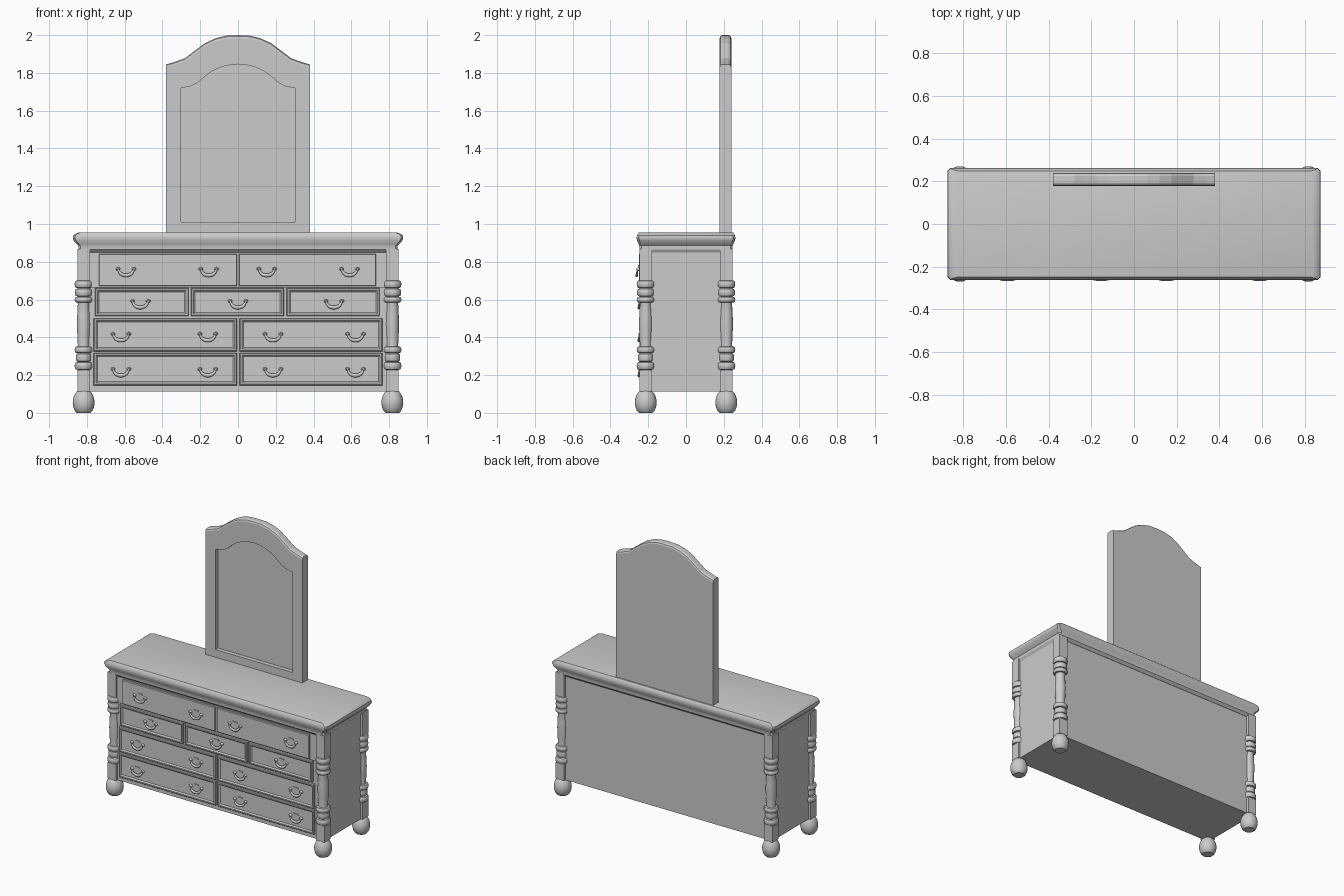
import bpy, bmesh
from math import sin, cos, pi, radians

if "Cube" in bpy.data.objects:
    bpy.data.objects.remove(bpy.data.objects["Cube"])


def loft(name, rings, smooth=None):
    """Skin a sequence of equal-length point rings and cap both ends."""
    bm = bmesh.new()
    vs = [[bm.verts.new(p) for p in r] for r in rings]
    n = len(rings[0])
    for a, b in zip(vs, vs[1:]):
        for i in range(n):
            j = (i + 1) % n
            bm.faces.new((a[i], a[j], b[j], b[i]))
    bm.faces.new(vs[0])
    bm.faces.new(vs[-1])
    bmesh.ops.recalc_face_normals(bm, faces=bm.faces)
    me = bpy.data.meshes.new(name)
    bm.to_mesh(me)
    bm.free()
    ob = bpy.data.objects.new(name, me)
    bpy.context.collection.objects.link(ob)
    if smooth:
        bpy.ops.object.select_all(action='DESELECT')
        ob.select_set(True)
        bpy.context.view_layer.objects.active = ob
        bpy.ops.object.shade_smooth_by_angle(angle=radians(smooth))
    return ob


def rect_z(hx, hy, z, cx=0, cy=0):
    return [(cx + sx * hx, cy + sy * hy, z) for sx, sy in ((-1, -1), (1, -1), (1, 1), (-1, 1))]


def rect_y(x0, x1, z0, z1, y, inset=0):
    x0, x1, z0, z1 = x0 + inset, x1 - inset, z0 + inset, z1 - inset
    return [(x0, y, z0), (x1, y, z0), (x1, y, z1), (x0, y, z1)]


def lathe(name, profile, cx, cy, n=24):
    return loft(name, [[(cx + r * cos(2 * pi * i / n), cy + r * sin(2 * pi * i / n), z)
                        for i in range(n)] for r, z in profile], 40)


def bead(z0, z1, r0, r1, n=6):
    """Half-round ring of a turned profile."""
    return [(r0 + (r1 - r0) * sin(pi * i / n) ** 0.6 if 0 < i < n else r0,
             z0 + (z1 - z0) * (1 - cos(pi * i / n)) / 2) for i in range(n + 1)]


# Carcass
loft("cabinet_body", [rect_z(.835, .228, .112), rect_z(.835, .228, .87)])

# Moulded top with chamfered corners
def top_ring(hx, hy, z, c=.012):
    return [(hx - c, -hy, z), (hx, -hy + c, z), (hx, hy - c, z), (hx - c, hy, z),
            (-hx + c, hy, z), (-hx, hy - c, z), (-hx, -hy + c, z), (-hx + c, -hy, z)]


loft("moulded_top", [top_ring(*p) for p in (
    (.835, .23, .848), (.845, .247, .865), (.845, .247, .885), (.852, .25, .892), (.87, .259, .912),
    (.875, .262, .925), (.873, .26, .938), (.862, .255, .948), (.842, .249, .956))], 30)

# Corner posts: square blocks, turned shaft and bun foot
turning = ([(.028, .215)] + bead(.228, .270, .032, .048) + bead(.272, .314, .034, .041)
           + bead(.316, .352, .032, .048) + [(.031, .36), (.034, .42), (.036, .47), (.034, .52), (.031, .578)]
           + bead(.584, .615, .032, .048) + bead(.617, .658, .034, .046)
           + bead(.660, .702, .032, .048) + [(.028, .715)])
foot = [(.036, 0), (.046, .010), (.054, .028), (.058, .05), (.057, .068),
        (.052, .088), (.044, .104), (.034, .115)]
for sx, side in ((-1, "left"), (1, "right")):
    for sy, face in ((-1, "front"), (1, "back")):
        cx, cy, tag = sx * .817, sy * .213, f"{face}_{side}"
        lathe(f"{tag}_foot", foot, cx, cy)
        lathe(f"{tag}_turned_post", turning, cx, cy)
        for part, z0, z1 in (("lower", .112, .228), ("upper", .702, .868)):
            loft(f"{tag}_{part}_post_block", [rect_z(.033, .033, z, cx, cy) for z in (z0, z1)])


# Drawer pulls
def pull(name, cx, y, cz):
    bail = []
    for i in range(17):
        a = pi * i / 16
        r = .004 + .006 * sin(a)
        px, pz, py = -.04 * cos(a), -.034 * sin(a), y - .008 - .004 * sin(a)
        bail.append([(cx + px - r * cos(a) * cos(t), py + .7 * r * sin(t), cz + pz - r * sin(a) * cos(t))
                     for t in (2 * pi * k / 8 for k in range(8))])
    loft(name + "_bail", bail, 50)
    for s in (-1, 1):
        loft(f"{name}_rosette_{'left' if s < 0 else 'right'}",
             [[(cx + s * .042 + r * cos(pi * k / 6), yy, cz + r * .8 * sin(pi * k / 6)) for k in range(12)]
              for r, yy in ((.012, y + .002), (.012, y - .004), (.006, y - .014))], 40)
    loft(name + "_top_plate", [rect_y(cx - .018, cx + .018, cz + .014, cz + .022, yy)
                               for yy in (y + .002, y - .005)])


# Drawers: (x0, x1, z0, z1, pull x positions)
rows = [
    ("top", .672, .842, .762, [(-.735, -.006, (-.593, -.155)), (.006, .73, (.152, .59))]),
    ("second", .512, .66, .592, [(-.757, -.262, (-.517,)), (-.248, .243, (0,)), (.257, .75, (.508,))]),
    ("third", .325, .5, .418, [(-.765, -.006, (-.62, -.16)), (.008, .765, (.185, .622))]),
    ("bottom", .145, .318, .232, [(-.765, -.006, (-.62, -.16)), (.008, .765, (.185, .622))]),
]
loft("top_drawer_rail", [rect_y(-.785, .785, .665, .85, y) for y in (-.22, -.236)])
for row, z0, z1, hz, drawers in rows:
    for i, (x0, x1, pulls) in enumerate(drawers, 1):
        if row == "top":
            steps, face_y = ((0, -.22), (0, -.246), (.003, -.249)), -.249
        else:
            steps, face_y = ((0, -.22), (0, -.242), (.004, -.246), (.012, -.246), (.02, -.238)), -.238
        loft(f"{row}_drawer_{i}", [rect_y(x0, x1, z0, z1, y, d) for d, y in steps])
        for j, px in enumerate(pulls, 1):
            pull(f"{row}_drawer_{i}_pull_{j}", px, face_y, hz)

# Arched mirror: half-profiles (x, z) from shoulder to crown
outer = [(.38, 1.845), (.335, 1.858), (.28, 1.878), (.228, 1.918), (.175, 1.957), (.12, 1.983), (.063, 1.997)]
inner = [(.303, 1.72), (.255, 1.728), (.215, 1.747), (.175, 1.782), (.135, 1.811), (.085, 1.833), (.04, 1.843)]


def arch(half, crown, base, y, drop=0):
    w = half[0][0]
    pts = [(w, base)] + [(x, z - drop) for x, z in half] + [(0, crown - drop)]
    pts += [(-x, z - drop) for x, z in reversed(half)] + [(-w, base)]
    return [(x, y, z) for x, z in pts]


def mirror_outline(y, drop=0):
    return arch(outer, 2.0, .95, y, drop)


loft("mirror_frame", [mirror_outline(.24, .016), mirror_outline(.236, .006), mirror_outline(.226),
                      mirror_outline(.192), mirror_outline(.182, .006), mirror_outline(.178, .016),
                      arch(inner, 1.846, 1.01, .178), arch(inner, 1.846, 1.01, .208)])
